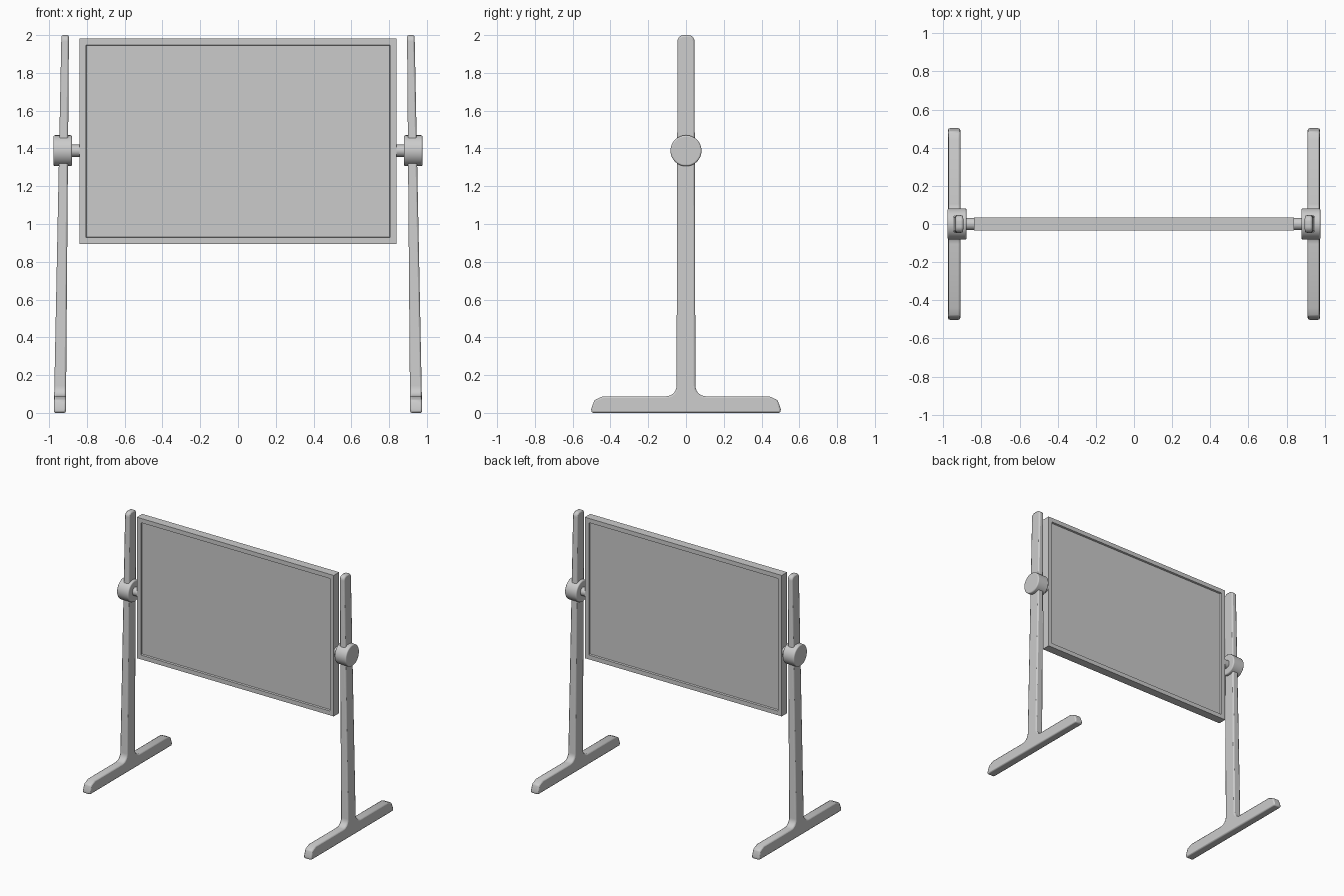
import bpy, bmesh
from math import cos, sin, pi
from mathutils import Matrix

if "Cube" in bpy.data.objects:
    bpy.data.objects.remove(bpy.data.objects["Cube"])


def make_object(name, bm, bevel=0.0, segments=2, mirror=False):
    bmesh.ops.recalc_face_normals(bm, faces=bm.faces)
    mesh = bpy.data.meshes.new(name)
    bm.to_mesh(mesh)
    bm.free()
    ob = bpy.data.objects.new(name, mesh)
    bpy.context.collection.objects.link(ob)
    if bevel:
        mod = ob.modifiers.new("Bevel", 'BEVEL')
        mod.width = bevel
        mod.segments = segments
        mod.limit_method = 'ANGLE'
        mod.angle_limit = 0.7
    if mirror:
        ob.modifiers.new("Mirror", 'MIRROR')
    bpy.ops.object.select_all(action='DESELECT')
    ob.select_set(True)
    bpy.context.view_layer.objects.active = ob
    bpy.ops.object.shade_smooth_by_angle(angle=0.6)
    return ob


def arc(cy, cz, r, a0, a1, n=6):
    return [(cy + r * cos(a0 + (a1 - a0) * i / n),
             cz + r * sin(a0 + (a1 - a0) * i / n)) for i in range(n + 1)]


def cylinder(name, x0, x1, radius, z, sides, bevel):
    bm = bmesh.new()
    place = Matrix.Translation(((x0 + x1) / 2, 0, z)) @ Matrix.Rotation(pi / 2, 4, 'Y')
    bmesh.ops.create_cone(bm, cap_ends=True, segments=sides, radius1=radius,
                          radius2=radius, depth=x1 - x0, matrix=place)
    return make_object(name, bm, bevel, 3, mirror=True)


# Post and foot: one inverted T profile, thinning and leaning inward upwards
half = [(0.5, 0), (0.502, 0.02), (0.485, 0.068), (0.44, 0.088)]
half += arc(0.105, 0.143, 0.055, -pi / 2, -pi)
half += arc(0.013, 1.968, 0.032, 0, pi / 2)
profile = half + [(-y, z) for y, z in reversed(half)]
bm = bmesh.new()
inner = bm.faces.new([bm.verts.new((0.911 - 0.008 * z, y, z)) for y, z in profile])
outer = bm.faces.new([bm.verts.new((0.975 - 0.020 * z, y, z)) for y, z in profile])
iv, ov = list(inner.verts), list(outer.verts)
for i in range(len(iv)):
    j = (i + 1) % len(iv)
    bm.faces.new((iv[i], iv[j], ov[j], ov[i]))
make_object("side_stand", bm, bevel=0.009, mirror=True)

# Clamp knobs and pivot pins
cylinder("clamp_knob", 0.878, 0.977, 0.082, 1.388, 48, 0.008)
cylinder("pivot_pin", 0.83, 0.89, 0.032, 1.388, 32, 0.003)

# Board with a raised frame on both faces
bm = bmesh.new()
bmesh.ops.create_cube(bm, size=1, matrix=Matrix.Translation((0, 0, 1.438))
                      @ Matrix.Diagonal((1.678, 0.066, 1.086, 1)))
panels = [f for f in bm.faces if abs(f.normal.y) > 0.9]
bmesh.ops.inset_individual(bm, faces=panels, thickness=0.047)
bmesh.ops.inset_individual(bm, faces=panels, thickness=0.004, depth=-0.014)
make_object("board", bm)
